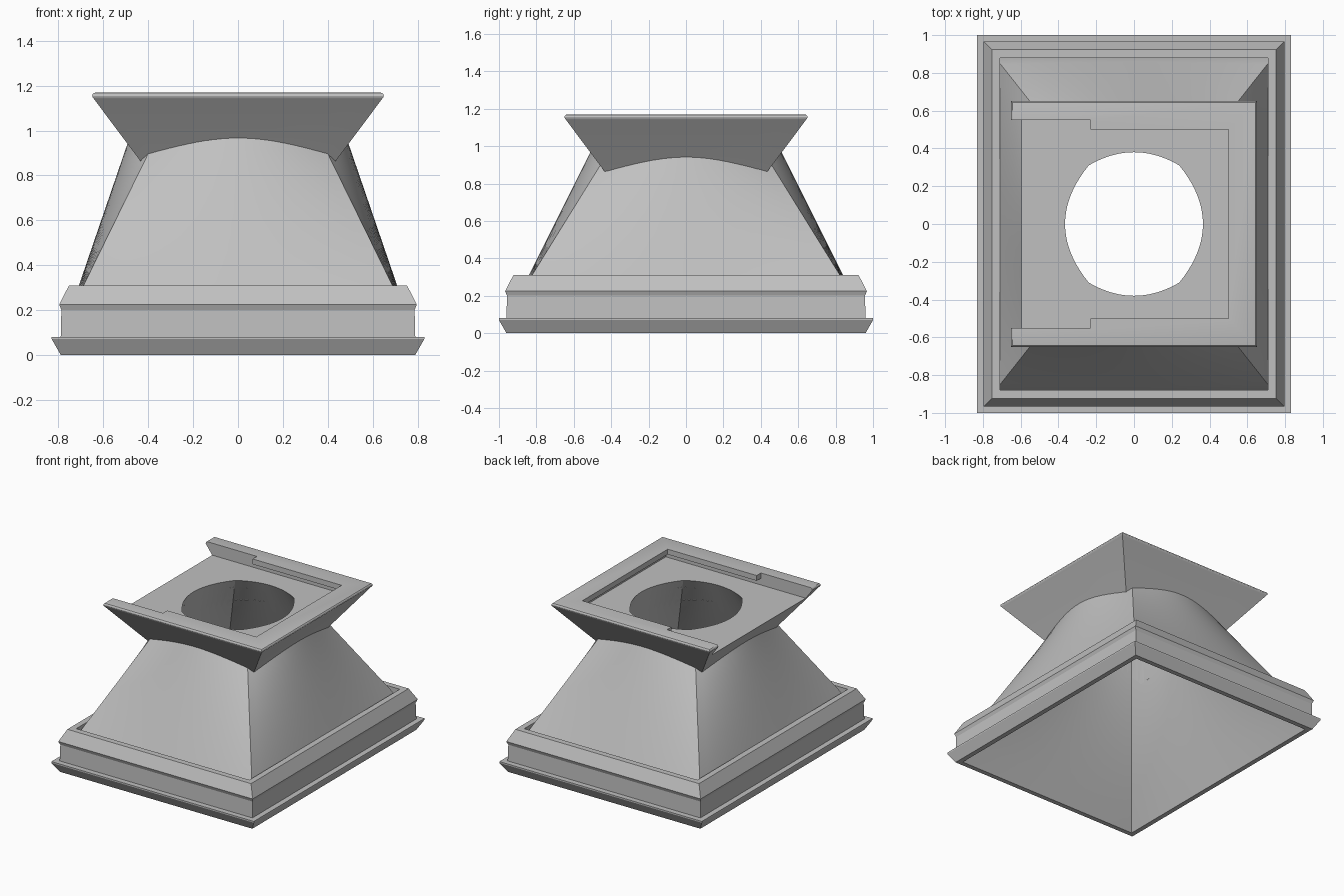
import bpy, bmesh

cube = bpy.data.objects.get("Cube")
if cube:
    bpy.data.objects.remove(cube, do_unlink=True)

grey = bpy.data.materials.new("plain grey")
grey.use_nodes = True
colour = (0.53, 0.53, 0.53, 1)
grey.diffuse_color = colour
grey.node_tree.nodes["Principled BSDF"].inputs["Base Color"].default_value = colour


def ring(corner, middle, z, n=1):
    """Four-sided loop whose sides bow out from the corners to the middles."""
    (cx, cy), (mx, my) = corner, middle
    ts = [-1 + 2 * i / n for i in range(n)]
    bow = lambda c, m, t: c + (m - c) * (1 - t * t)
    front = [(t * cx, -bow(cy, my, t), z) for t in ts]
    left = [(bow(cx, mx, t), t * cy, z) for t in ts]
    return front + left + [(-x, -y, z) for x, y, z in front + left]


def between(a, b, f):
    return [tuple(p + (q - p) * f for p, q in zip(u, v)) for u, v in zip(a, b)]


def loft(name, rings, closed=False, side=0):
    """Skin a list of loops; a side count marks smooth walls with sharp corners."""
    bm = bmesh.new()
    loops = [[bm.verts.new(p) for p in r] for r in rings]
    count = len(loops[0])
    for a, b in zip(loops, loops[1:] + ([loops[0]] if closed else [])):
        for i in range(count):
            j = (i + 1) % count
            face = bm.faces.new((a[i], a[j], b[j], b[i]))
            face.smooth = side > 0
    if not closed:
        bm.faces.new(loops[0])
        bm.faces.new(loops[-1])
    bmesh.ops.recalc_face_normals(bm, faces=bm.faces)
    bm.edges.ensure_lookup_table()
    if side:
        corners = {v for loop in loops for v in loop[::side]}
        for e in bm.edges:
            seam = e.verts[0] in corners and e.verts[1] in corners
            if seam or e.calc_face_angle(0) > 0.6:
                e.smooth = False
    mesh = bpy.data.meshes.new(name)
    bm.to_mesh(mesh)
    bm.free()
    mesh.materials.append(grey)
    obj = bpy.data.objects.new(name, mesh)
    bpy.context.collection.objects.link(obj)
    return obj


def box(name, x0, x1, y, z0, z1):
    loop = lambda z: [(x0, -y, z), (x1, -y, z), (x1, y, z), (x0, y, z)]
    return loft(name, [loop(z0), loop(z1)])


# Moulded base frame: outset from the outer rim and height
profile = [(-.04, 0), (0, .07), (0, .08), (-.04, .08), (-.043, .2), (-.033, .225),
           (-.077, .31), (-.12, .31), (-.12, .2), (-.075, 0)]
rim = lambda o: (.83 + o, 1 + o)
loft("base_frame", [ring(rim(o), rim(o), z) for o, z in profile], closed=True)

# Hollow funnel blending from a rectangle into a bowed, nearly round neck
N = 20
in_low = ring((.755, .925), (.755, .925), 0, N)
in_top = ring((.24, .31), (.365, .38), 1.08, N)
out_low = ring((.757, .91), (.757, .91), .17, N)
out_top = ring((.31, .345), (.445, .455), 1.08, N)
steps = [i / 8 * .93 for i in range(9)]
inner = [between(in_low, in_top, f) for f in steps]
outer = [between(out_low, out_top, f) for f in steps]
loft("funnel", inner + outer[::-1], closed=True, side=N)

# Flared top flange with a rounded lip
flange = loft("top_flange", [ring((h, h), (h, h), z) for h, z in
              [(.387, .80), (.643, 1.142), (.648, 1.148), (.65, 1.155),
               (.648, 1.162), (.643, 1.167), (.636, 1.169)]])

# Sliding slot, its lipped opening, its wide entrance and the round passage
cutters = [
    box("slot_cutter", -.8, .55, .55, 1.08, 1.13),
    box("opening_cutter", -.8, .5, .5, 1.1, 1.3),
    box("entrance_cutter", -.8, -.23, .55, 1.08, 1.3),
    loft("passage_cutter", [between(in_low, in_top, .6), in_top,
                            [(x, y, 1.12) for x, y, z in in_top]]),
]
for cutter in cutters:
    cutter.hide_render = True
    mod = flange.modifiers.new(cutter.name, "BOOLEAN")
    mod.operation = "DIFFERENCE"
    mod.solver = "EXACT"
    mod.object = cutter

# Bake the cuts and drop the cutters
bpy.context.view_layer.update()
graph = bpy.context.evaluated_depsgraph_get()
cut_mesh = bpy.data.meshes.new_from_object(flange.evaluated_get(graph))
flange.modifiers.clear()
flange.data = cut_mesh
cut_mesh.materials.clear()
cut_mesh.materials.append(grey)
for cutter in cutters:
    bpy.data.objects.remove(cutter, do_unlink=True)

bpy.ops.object.select_all(action="DESELECT")
flange.select_set(True)
bpy.context.view_layer.objects.active = flange
bpy.ops.object.shade_smooth_by_angle(angle=0.5)
